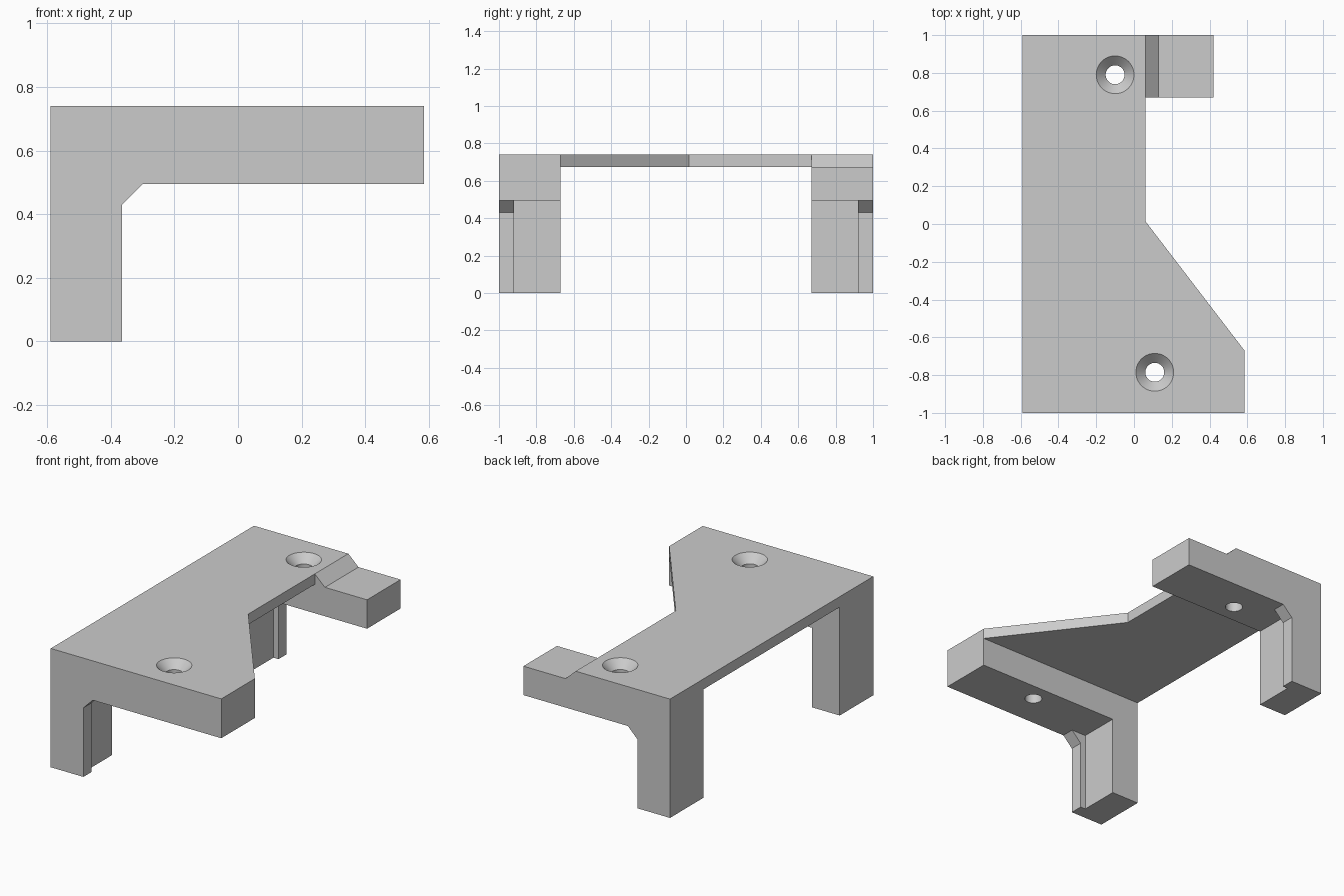
import bpy
import bmesh
import math
from mathutils import Vector

if "Cube" in bpy.data.objects:
    bpy.data.objects.remove(bpy.data.objects["Cube"], do_unlink=True)

LEFT, TOP, DECK_BOTTOM, ARM_BOTTOM = -0.59, 0.74, 0.675, 0.495
INNER_Y, RIB_Y = 0.67, 0.92      # inside face of the supports, inside face of the ribs
EDGE_X = 0.06                    # narrow edge of the deck

gray = bpy.data.materials.new("plain gray")
gray.use_nodes = True
gray.diffuse_color = (0.6, 0.6, 0.6, 1)
gray.node_tree.nodes["Principled BSDF"].inputs["Base Color"].default_value = (0.6, 0.6, 0.6, 1)


def finish(name, bm):
    bmesh.ops.recalc_face_normals(bm, faces=bm.faces)
    mesh = bpy.data.meshes.new(name)
    bm.to_mesh(mesh)
    bm.free()
    mesh.materials.append(gray)
    obj = bpy.data.objects.new(name, mesh)
    bpy.context.collection.objects.link(obj)
    return obj


def prism(name, outline, offset):
    """Extrude a closed outline of 3D points along an offset."""
    bm = bmesh.new()
    face = bm.faces.new([bm.verts.new(p) for p in outline])
    out = bmesh.ops.extrude_face_region(bm, geom=[face])
    verts = [v for v in out["geom"] if isinstance(v, bmesh.types.BMVert)]
    bmesh.ops.translate(bm, verts=verts, vec=Vector(offset))
    return finish(name, bm)


def screw_cutter(x, y):
    """Countersunk screw hole, spun from a half profile."""
    profile = [(0, 0.4), (0.05, 0.4), (0.05, TOP - 0.05), (0.1, TOP), (0.1, 0.8), (0, 0.8)]
    bm = bmesh.new()
    verts = [bm.verts.new((x + r, y, z)) for r, z in profile]
    edges = [bm.edges.new(pair) for pair in zip(verts, verts[1:])]
    bmesh.ops.spin(bm, geom=verts + edges, cent=(x, y, 0), axis=(0, 0, 1),
                   angle=math.tau, steps=48)
    bmesh.ops.remove_doubles(bm, verts=bm.verts, dist=0.0001)
    return finish("screw_cutter", bm)


def cut(obj, cutter):
    cutter.hide_render = True
    mod = obj.modifiers.new("cut", "BOOLEAN")
    mod.operation, mod.solver, mod.object = "DIFFERENCE", "EXACT", cutter
    bpy.context.view_layer.objects.active = obj
    bpy.ops.object.modifier_apply(modifier=mod.name)
    bpy.data.objects.remove(cutter, do_unlink=True)


def support(name, side, arm_end, hole):
    """Leg and arm with a chamfered outer rib, on the side y = -1 or +1."""
    profile = [(LEFT, 0), (-0.365, 0), (-0.365, 0.43), (-0.30, ARM_BOTTOM)] + arm_end + [(LEFT, TOP)]
    obj = prism(name, [(x, side * INNER_Y, z) for x, z in profile],
                (0, side * (1 - INNER_Y), 0))
    # Relief that leaves the rib standing proud of the leg
    relief = [(-0.40, -0.1), (-0.2, -0.1), (-0.2, ARM_BOTTOM), (-0.40, ARM_BOTTOM)]
    cut(obj, prism("relief_cutter", [(x, side * 0.6, z) for x, z in relief],
                   (0, side * (RIB_Y - 0.6), 0)))
    cut(obj, screw_cutter(*hole))
    bpy.ops.object.select_all(action="DESELECT")
    obj.select_set(True)
    bpy.context.view_layer.objects.active = obj
    bpy.ops.object.shade_smooth_by_angle(angle=math.radians(30))


# Thin deck between the two supports
deck = [(LEFT, -INNER_Y), (0.585, -INNER_Y), (EDGE_X, 0.015), (EDGE_X, INNER_Y), (LEFT, INNER_Y)]
prism("deck", [(x, y, DECK_BOTTOM) for x, y in deck], (0, 0, TOP - DECK_BOTTOM))

# Front support with a long full-height arm
support("front_support", -1, [(0.585, ARM_BOTTOM), (0.585, TOP)], (0.11, -0.785))

# Back support whose arm steps down over a ramp
support("back_support", 1, [(0.42, ARM_BOTTOM), (0.42, DECK_BOTTOM),
                            (0.13, DECK_BOTTOM), (EDGE_X, TOP)], (-0.10, 0.79))
